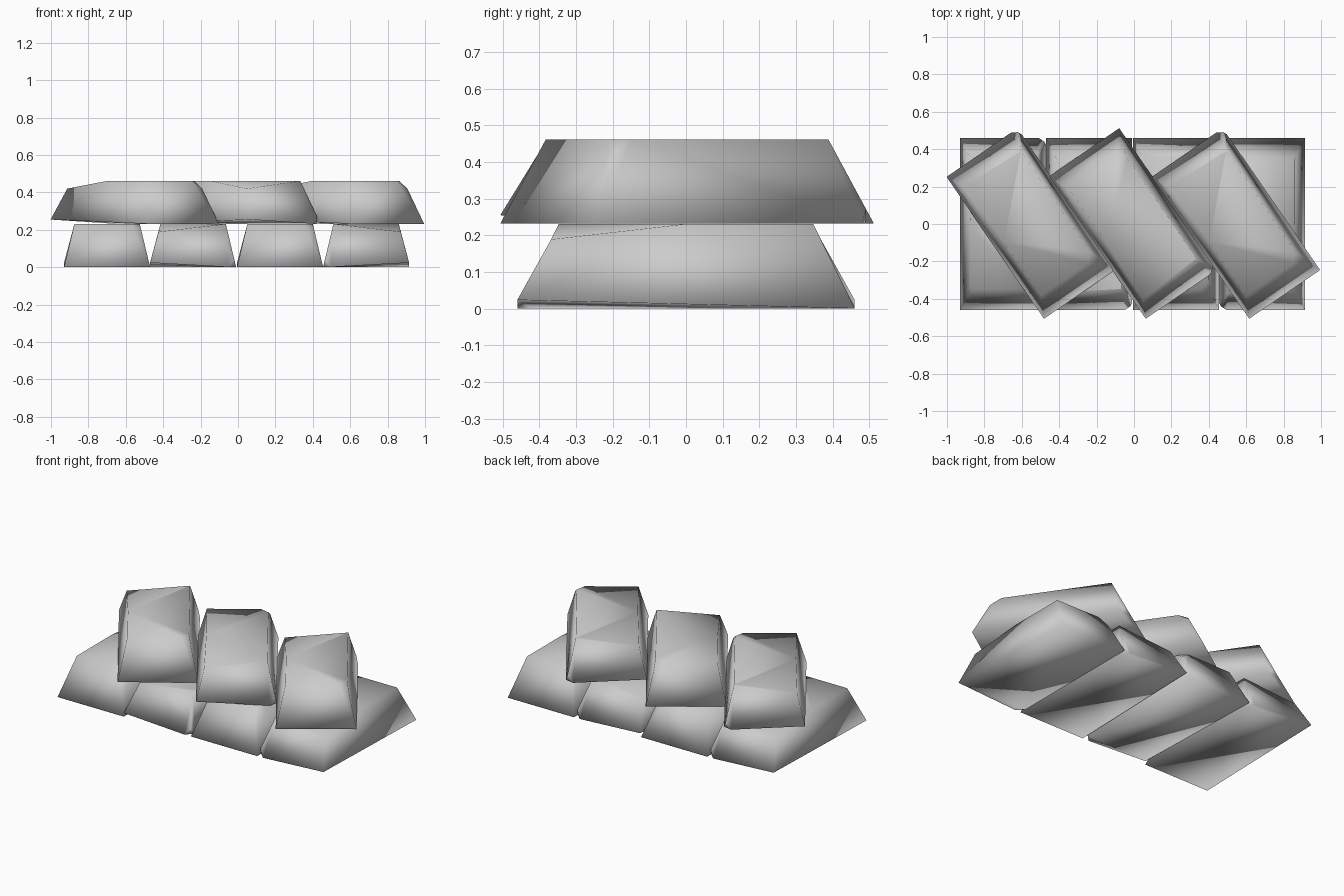
import bpy, bmesh
from math import radians
from mathutils import Vector

if "Cube" in bpy.data.objects:
    bpy.data.objects.remove(bpy.data.objects["Cube"])

HX, HY, H = 0.23, 0.46, 0.23      # half width, half length, height of a bar
TX, TY = 0.175, 0.347             # half width and half length of its top


def cut(bm, a, b, c, outward):
    """Slice off the corner lying on the outward side of plane a-b-c and cap it."""
    a, b, c = Vector(a), Vector(b), Vector(c)
    n = (b - a).cross(c - a).normalized()
    if n.dot(Vector(outward)) < 0:
        n = -n
    geom = bm.verts[:] + bm.edges[:] + bm.faces[:]
    res = bmesh.ops.bisect_plane(bm, geom=geom, plane_co=a, plane_no=n, clear_outer=True)
    rim = [e for e in res["geom_cut"] if isinstance(e, bmesh.types.BMEdge)]
    bmesh.ops.holes_fill(bm, edges=rim, sides=0)


def side_point(sx, sy, z):
    """Point on a sloping corner edge at height z."""
    t = z / H
    return (sx * (HX + (TX - HX) * t), sy * (HY + (TY - HY) * t), z)


def make_bar(name, loc, angle, flip_x, flip_y):
    # tapered bar
    bm = bmesh.new()
    bmesh.ops.create_cube(bm, size=2)
    for v in bm.verts:
        top = v.co.z > 0
        v.co = Vector((v.co.x * (TX if top else HX), v.co.y * (TY if top else HY), H if top else 0))
    # worn top corners: one large, one small
    cut(bm, (-TX, -TY, H), (TX, 0, H), side_point(1, -1, 0.188), (1, -1, 1))
    cut(bm, (-TX + 0.045, TY, H), (-TX, TY - 0.045, H), side_point(-1, 1, 0.188), (-1, 1, 1))
    # chipped bottom corner
    cut(bm, (-HX + 0.04, -HY, 0), (-HX, -HY + 0.04, 0), side_point(-1, -1, 0.04), (-1, -1, -1))
    # slightly lifted bottom corner
    low = min(bm.verts, key=lambda v: (v.co - Vector((HX, -HY, 0))).length)
    low.co.z = 0.023
    # orientation variants
    for v in bm.verts:
        v.co.x *= flip_x
        v.co.y *= flip_y
    bmesh.ops.triangulate(bm, faces=[f for f in bm.faces if len(f.verts) > 4])
    bmesh.ops.recalc_face_normals(bm, faces=bm.faces[:])
    for f in bm.faces:
        f.smooth = True
    mesh = bpy.data.meshes.new(name)
    bm.to_mesh(mesh)
    bm.free()
    ob = bpy.data.objects.new(name, mesh)
    ob.location = loc
    ob.rotation_euler.z = radians(angle)
    bpy.context.collection.objects.link(ob)


# bottom row of four bars
flips = [(-1, -1), (-1, 1), (-1, -1), (1, 1)]
for i, x in enumerate((-0.70, -0.24, 0.225, 0.685)):
    make_bar(f"lower_bar_{i + 1}", (x, 0, 0.001), 0, *flips[i])

# three turned bars on top
for i, x in enumerate((-0.552, -0.008, 0.545)):
    make_bar(f"upper_bar_{i + 1}", (x, 0.003, 0.232), 34.5, *flips[i])
